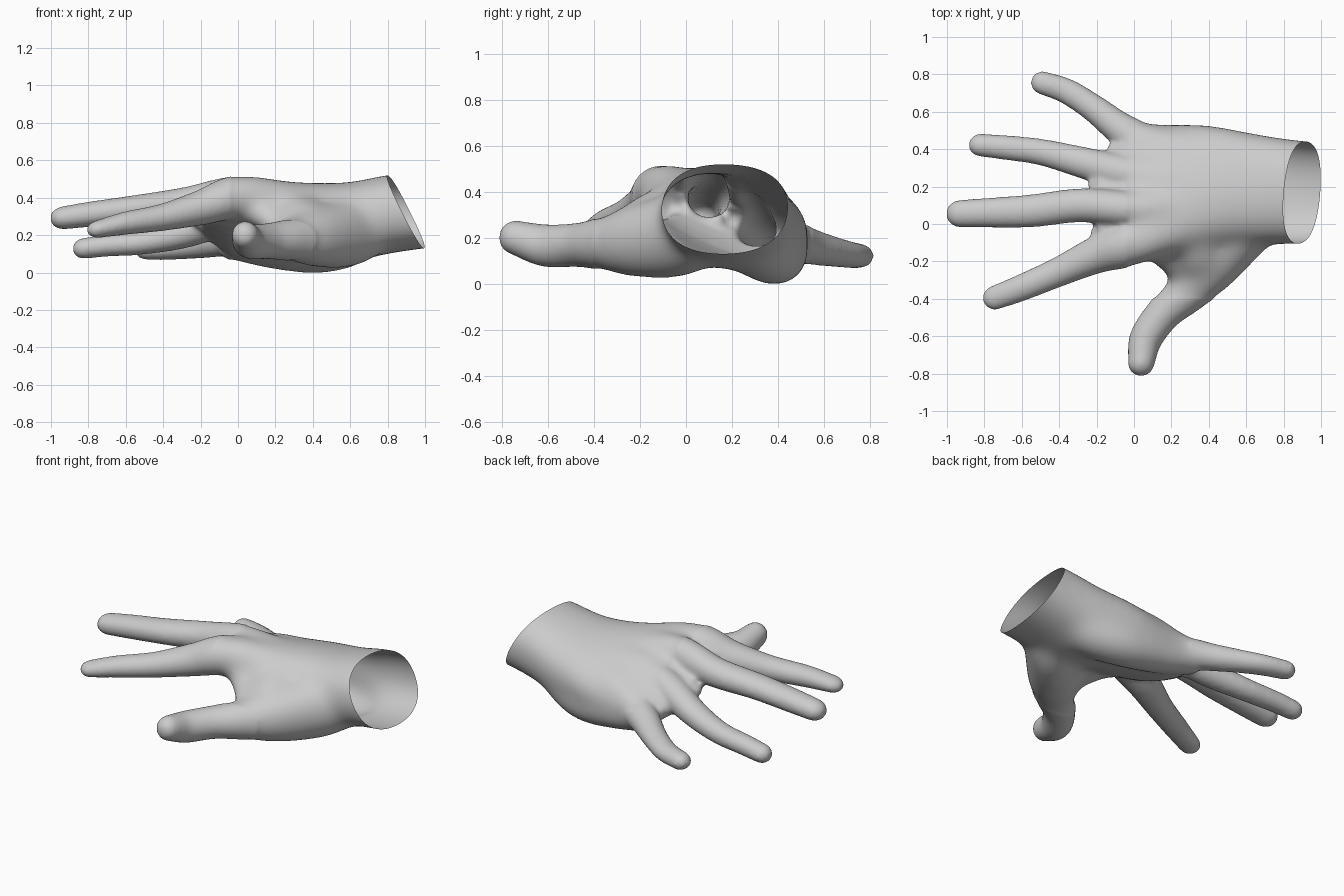
import bpy, bmesh, math
from mathutils import Vector

cube = bpy.data.objects.get("Cube")
if cube:
    bpy.data.objects.remove(cube, do_unlink=True)

SIDES = 28
SKIN = 0.008  # thickness given back for what softening takes away
Z = Vector((0, 0, 1))


def spline(points, steps=8):
    """Smooth curve through tuples of any length."""
    pts = [Vector(p) for p in points]
    pts = [2 * pts[0] - pts[1]] + pts + [2 * pts[-1] - pts[-2]]
    out = []
    for a, b, c, d in zip(pts, pts[1:], pts[2:], pts[3:]):
        for i in range(steps):
            t = i / steps
            out.append(0.5 * (2 * b + (c - a) * t + (2 * a - 5 * b + 4 * c - d) * t**2
                              + (3 * b - a - 3 * c + d) * t**3))
    return out + [pts[-2]]


def ring(bm, center, side, up, a, b, power=2.0):
    verts = []
    for i in range(SIDES):
        ang = math.tau * i / SIDES
        c, s = math.cos(ang), math.sin(ang)
        u = math.copysign(abs(c) ** (2 / power), c) * a
        v = math.copysign(abs(s) ** (2 / power), s) * b
        verts.append(bm.verts.new(center + side * u + up * v))
    return verts


def skin(bm, rings):
    for r0, r1 in zip(rings, rings[1:]):
        for i in range(SIDES):
            j = (i + 1) % SIDES
            bm.faces.new((r0[i], r0[j], r1[j], r1[i]))
    bm.faces.new(rings[0])
    bm.faces.new(rings[-1])


def digit(bm, points):
    """Round-ended tube; points are x, y, z, half width, half height."""
    samples = spline(points)
    path = [Vector(s[:3]) for s in samples]
    rings = []
    last = len(path) - 1
    for k, (p, s) in enumerate(zip(path, samples)):
        tangent = (path[min(k + 1, last)] - path[max(k - 1, 0)]).normalized()
        side = tangent.cross(Z).normalized()
        up = side.cross(tangent)
        a, b = s[3] + SKIN, s[4] + SKIN
        angles = [0]
        if k == 0:
            angles = [-85, -70, -52, -35, -17, 0]
        elif k == last:
            angles = [0, 17, 35, 52, 70, 85]
        for deg in angles:
            f = math.cos(math.radians(deg))
            shift = tangent * a * math.sin(math.radians(deg))
            rings.append(ring(bm, p + shift, side, up, a * f, b * f))
    skin(bm, rings)


def palm(bm, sections):
    """Loft along x; sections are x, y, z, half width, half height, roll."""
    rings = []
    for s in spline(sections):
        roll = math.radians(s[5])
        side = Vector((0, math.cos(roll), math.sin(roll)))
        up = Vector((0, -math.sin(roll), math.cos(roll)))
        rings.append(ring(bm, Vector(s[:3]), side, up, s[3], s[4], 2.3))
    skin(bm, rings)


bm = bmesh.new()

# Palm and wrist
palm(bm, [(1.2, .165, .36, .275, .205, 0), (1.0, .165, .337, .275, .205, 0),
          (.8, .175, .315, .285, .212, -3), (.6, .19, .275, .305, .21, -8),
          (.4, .20, .28, .335, .188, -14), (.2, .18, .285, .368, .17, -20),
          (0, .16, .288, .385, .14, -23), (-.12, .14, .295, .30, .095, -21),
          (-.2, .14, .31, .21, .06, -21)])

# Index finger
digit(bm, [(-.745, -.395, .237, .058, .04), (-.6, -.34, .268, .064, .054),
           (-.4, -.255, .30, .072, .065), (-.2, -.165, .35, .092, .086),
           (0, -.10, .408, .115, .108), (.25, -.01, .388, .105, .10),
           (.5, .08, .36, .08, .08)])
# Middle finger
digit(bm, [(-.932, .055, .297, .066, .054), (-.78, .06, .317, .072, .06),
           (-.55, .07, .345, .08, .065), (-.28, .10, .375, .083, .078),
           (0, .08, .415, .09, .098), (.25, .10, .388, .09, .09),
           (.5, .15, .36, .08, .08)])
# Ring finger
digit(bm, [(-.825, .422, .133, .053, .048), (-.7, .41, .148, .058, .051),
           (-.5, .385, .165, .063, .056), (-.28, .33, .212, .076, .068),
           (-.05, .27, .30, .09, .085), (.2, .24, .36, .085, .085),
           (.45, .22, .35, .07, .07)])
# Little finger
digit(bm, [(-.49, .755, .125, .055, .045), (-.36, .71, .13, .061, .05),
           (-.22, .622, .147, .066, .06), (-.08, .515, .172, .08, .075),
           (.06, .43, .20, .10, .10), (.25, .38, .26, .11, .12),
           (.45, .32, .30, .09, .09)])
# Thumb with its fleshy base
digit(bm, [(.038, -.743, .205, .064, .067), (.065, -.61, .17, .081, .085),
           (.16, -.475, .172, .088, .088), (.28, -.365, .178, .108, .108),
           (.42, -.22, .187, .14, .152), (.6, -.02, .217, .15, .175),
           (.78, .07, .28, .11, .13)])
# Web between thumb and index finger: thin edge and thicker filling
digit(bm, [(.29, -.32, .19, .06, .06), (.22, -.22, .25, .07, .06),
           (.12, -.11, .33, .09, .08)])
digit(bm, [(.38, -.24, .21, .12, .11), (.34, -.14, .28, .14, .12),
           (.32, 0, .34, .14, .10)])
# Webs between the fingers
for x, y, z in [(-.185, -.045, .345), (-.2, .205, .285), (-.095, .40, .205)]:
    digit(bm, [(x, y, z, .04, .035), (x + .15, y, z + .02, .06, .06)])
# Heel of the palm below the little finger
digit(bm, [(-.02, .45, .165, .09, .09), (.16, .415, .14, .11, .108),
           (.4, .385, .128, .13, .125), (.58, .32, .175, .14, .14),
           (.76, .26, .26, .11, .11)])

bmesh.ops.recalc_face_normals(bm, faces=bm.faces)
mesh = bpy.data.meshes.new("hand_mesh")
bm.to_mesh(mesh)
bm.free()
hand = bpy.data.objects.new("hand", mesh)
bpy.context.collection.objects.link(hand)

# Fuse the parts into one skin and soften the joins
fuse = hand.modifiers.new("fuse", 'REMESH')
fuse.mode = 'VOXEL'
fuse.voxel_size = 0.012
soften = hand.modifiers.new("soften", 'SMOOTH')
soften.factor = 0.5
soften.iterations = 14
bpy.context.view_layer.update()
graph = bpy.context.evaluated_depsgraph_get()
fused = bpy.data.meshes.new_from_object(hand.evaluated_get(graph))
hand.modifiers.clear()
hand.data = fused

# Soften the palm further, leaving the fingers crisp
bm = bmesh.new()
bm.from_mesh(fused)
palm_verts = [v for v in bm.verts if v.co.x > -.04 and -.4 < v.co.y < .55]
for _ in range(70):
    bmesh.ops.smooth_vert(bm, verts=palm_verts, factor=0.5,
                          use_axis_x=True, use_axis_y=True, use_axis_z=True)

# Open the wrist with a slanted cut and rest the hand on the ground
bmesh.ops.bisect_plane(bm, geom=bm.verts[:] + bm.edges[:] + bm.faces[:],
                       plane_co=(.9, .17, .325), plane_no=(1, -.08, .5),
                       clear_outer=True)
floor = min(v.co.z for v in bm.verts)
bmesh.ops.translate(bm, verts=bm.verts, vec=(0, 0, -floor))
bmesh.ops.recalc_face_normals(bm, faces=bm.faces)
for f in bm.faces:
    f.smooth = True
    f.material_index = 0
bm.to_mesh(fused)
bm.free()

# Plain grey skin
grey = bpy.data.materials.new("light_grey")
grey.use_nodes = True
color = (.6, .6, .6, 1)
grey.diffuse_color = color
grey.node_tree.nodes["Principled BSDF"].inputs["Base Color"].default_value = color
fused.materials.clear()
fused.materials.append(grey)
